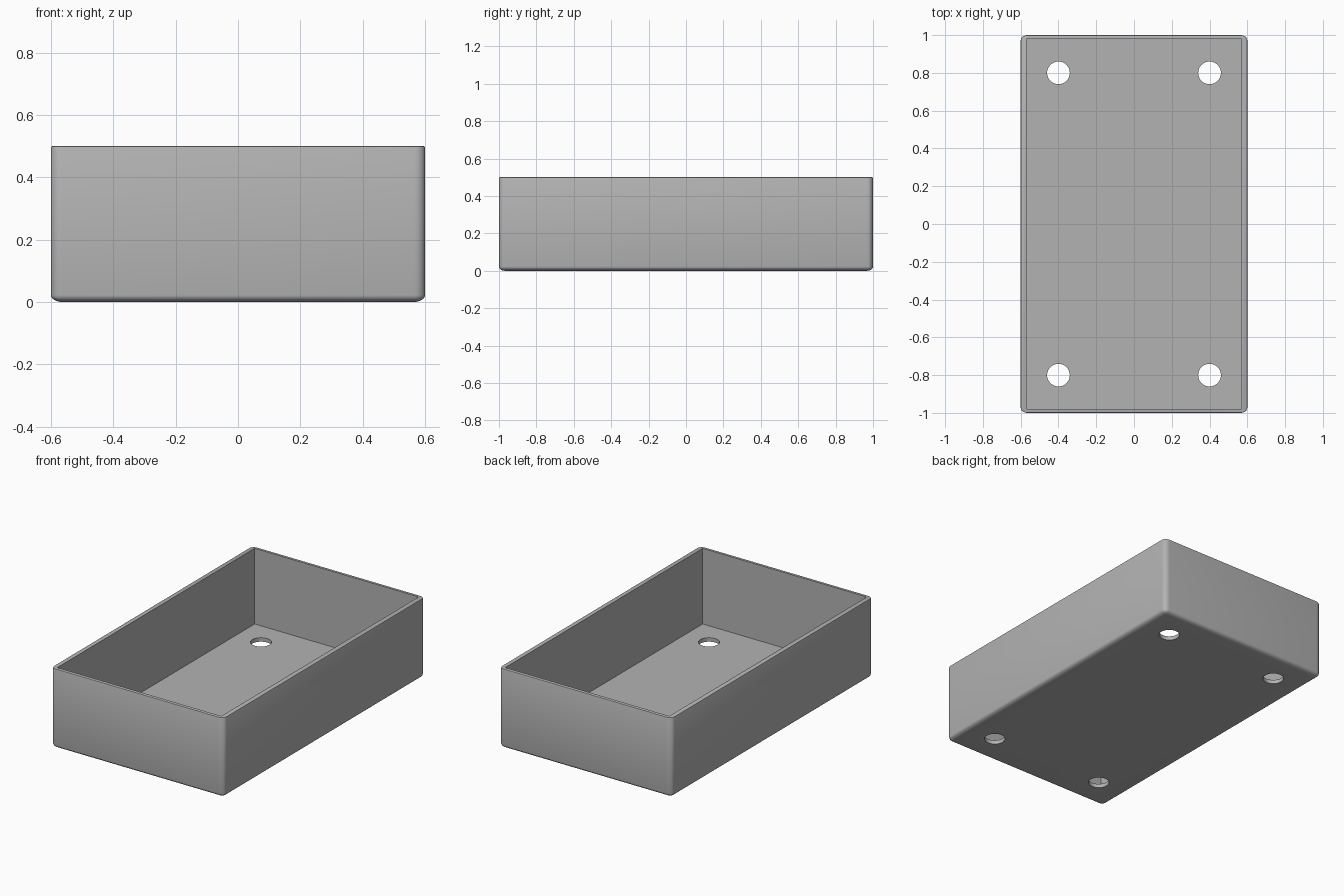
import bpy
import bmesh
from mathutils import Matrix, Vector

cube = bpy.data.objects.get("Cube")
if cube:
    bpy.data.objects.remove(cube)

WIDTH, DEPTH, HEIGHT = 1.2, 2.0, 0.5
WALL_X, WALL_Y, FLOOR = 0.03, 0.02, 0.025
ROUND = Vector((0.035, 0.03, 0.022))  # rounding along each axis
RIM = 0.005
HOLE_X, HOLE_Y, HOLE_R = 0.4, 0.8, 0.06

grey = bpy.data.materials.new("plain grey")
grey.use_nodes = True
color = (0.45, 0.45, 0.45, 1)
grey.diffuse_color = color
grey.node_tree.nodes["Principled BSDF"].inputs["Base Color"].default_value = color


def add_object(name, bm):
    mesh = bpy.data.meshes.new(name)
    bmesh.ops.recalc_face_normals(bm, faces=bm.faces)
    bm.to_mesh(mesh)
    bm.free()
    mesh.materials.append(grey)
    obj = bpy.data.objects.new(name, mesh)
    bpy.context.collection.objects.link(obj)
    return obj


def box(size, base):
    bm = bmesh.new()
    place = Matrix.Translation((0, 0, base + size[2] / 2))
    bmesh.ops.create_cube(bm, size=1, matrix=place @ Matrix.Diagonal((*size, 1)))
    return bm


# Outer shell: round the uprights and base, then soften the rim
units = [s / r for s, r in zip((WIDTH, DEPTH, HEIGHT), ROUND)]
bm = box(units, 0)
top = units[2] - 0.001


def on_top(edge):
    return all(v.co.z > top for v in edge.verts)


bmesh.ops.bevel(bm, geom=[e for e in bm.edges if not on_top(e)], offset=1,
                segments=6, profile=0.5, affect='EDGES')
bmesh.ops.scale(bm, vec=ROUND, verts=bm.verts)
top = HEIGHT - 0.0001
bmesh.ops.bevel(bm, geom=[e for e in bm.edges if on_top(e)], offset=RIM,
                segments=2, profile=0.5, affect='EDGES')
tray = add_object("tray", bm)

# Cutters: the square-cornered cavity and four drain holes
cavity = box((WIDTH - 2 * WALL_X, DEPTH - 2 * WALL_Y, HEIGHT), FLOOR)
cutters = [add_object("cavity_cutter", cavity)]
for x in (-HOLE_X, HOLE_X):
    for y in (-HOLE_Y, HOLE_Y):
        hole = bmesh.new()
        bmesh.ops.create_cone(hole, cap_ends=True, segments=48, radius1=HOLE_R,
                              radius2=HOLE_R, depth=0.2,
                              matrix=Matrix.Translation((x, y, 0)))
        cutters.append(add_object("hole_cutter", hole))

bpy.ops.object.select_all(action='DESELECT')
tray.select_set(True)
bpy.context.view_layer.objects.active = tray
for cutter in cutters:
    cut = tray.modifiers.new("cut", 'BOOLEAN')
    cut.operation = 'DIFFERENCE'
    cut.solver = 'EXACT'
    cut.object = cutter
    bpy.ops.object.modifier_apply(modifier=cut.name)
for cutter in cutters:
    bpy.data.objects.remove(cutter)

bpy.ops.object.shade_smooth_by_angle(angle=0.6)
